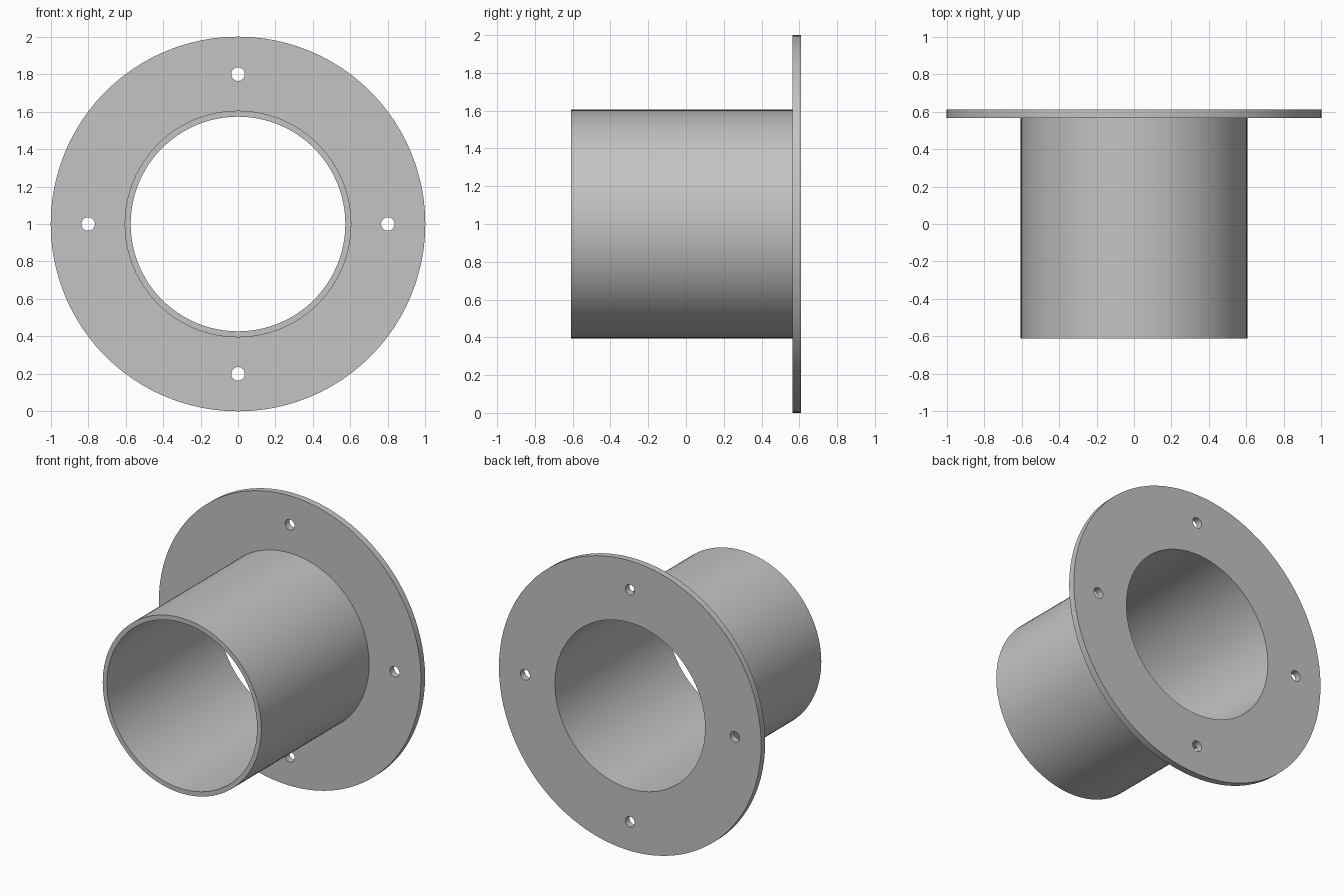
import bpy, bmesh, math
from mathutils import Matrix, Vector

default = bpy.data.objects.get("Cube")
if default:
    bpy.data.objects.remove(default, do_unlink=True)

SEGMENTS = 96
CENTRE_Z = 1.0
BACK, FLANGE_FRONT, FRONT = 0.61, 0.565, -0.61
BORE_R, TUBE_R, FLANGE_R = 0.573, 0.605, 1.0
HOLE_R, HOLE_CIRCLE_R = 0.036, 0.8

# Plain grey metal
grey = bpy.data.materials.new("grey_metal")
grey.use_nodes = True
colour = (0.55, 0.55, 0.55, 1)
grey.diffuse_color = colour
grey.node_tree.nodes["Principled BSDF"].inputs["Base Color"].default_value = colour


def make_object(name, bm):
    bmesh.ops.recalc_face_normals(bm, faces=bm.faces)
    mesh = bpy.data.meshes.new(name)
    bm.to_mesh(mesh)
    bm.free()
    mesh.materials.append(grey)
    obj = bpy.data.objects.new(name, mesh)
    bpy.context.collection.objects.link(obj)
    return obj


# Tube and flange: one closed section turned around the y axis
section = [(BORE_R, FRONT), (TUBE_R, FRONT), (TUBE_R, FLANGE_FRONT),
           (FLANGE_R, FLANGE_FRONT), (FLANGE_R, BACK), (BORE_R, BACK)]
bm = bmesh.new()
rings = []
for i in range(SEGMENTS):
    a = math.tau * i / SEGMENTS
    rings.append([bm.verts.new((r * math.cos(a), y, CENTRE_Z + r * math.sin(a)))
                  for r, y in section])
for i, ring in enumerate(rings):
    following = rings[(i + 1) % SEGMENTS]
    for j in range(len(section)):
        k = (j + 1) % len(section)
        bm.faces.new((ring[j], ring[k], following[k], following[j]))
flanged_tube = make_object("flanged_tube", bm)

# Cutters for the four bolt holes
bm = bmesh.new()
for i in range(4):
    a = math.tau * i / 4
    spot = Vector((HOLE_CIRCLE_R * math.cos(a), (BACK + FLANGE_FRONT) / 2,
                   CENTRE_Z + HOLE_CIRCLE_R * math.sin(a)))
    bmesh.ops.create_cone(bm, cap_ends=True, segments=32, radius1=HOLE_R,
                          radius2=HOLE_R, depth=0.2,
                          matrix=Matrix.Translation(spot) @ Matrix.Rotation(math.pi / 2, 4, "X"))
cutter = make_object("bolt_hole_cutter", bm)
cutter.hide_render = True

# Drill the holes, then drop the cutter
drill = flanged_tube.modifiers.new("bolt_holes", "BOOLEAN")
drill.operation = "DIFFERENCE"
drill.solver = "EXACT"
drill.object = cutter
bpy.ops.object.select_all(action="DESELECT")
flanged_tube.select_set(True)
bpy.context.view_layer.objects.active = flanged_tube
bpy.ops.object.modifier_apply(modifier=drill.name)
bpy.data.objects.remove(cutter, do_unlink=True)

# Smooth round walls with crisp rims
bpy.ops.object.shade_smooth_by_angle(angle=math.radians(30))
